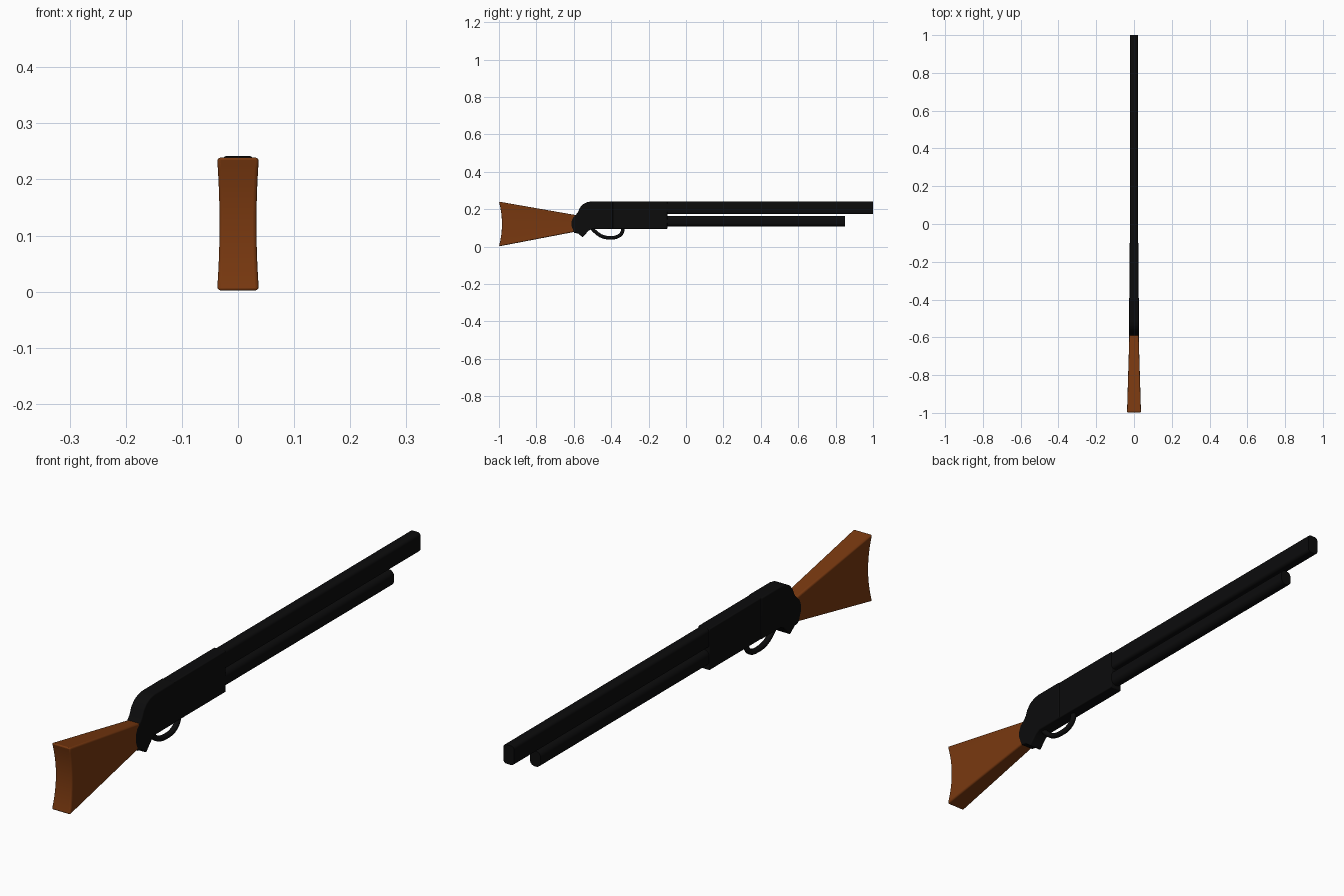
import bpy, bmesh, math

if "Cube" in bpy.data.objects:
    bpy.data.objects.remove(bpy.data.objects["Cube"])


def material(name, rgb):
    m = bpy.data.materials.new(name)
    m.diffuse_color = (*rgb, 1)
    m.use_nodes = True
    m.node_tree.nodes["Principled BSDF"].inputs["Base Color"].default_value = m.diffuse_color
    return m


black = material("black metal", (0.0035, 0.0035, 0.0037))
wood = material("brown wood", (0.19, 0.04, 0.005))


def finish(name, bm, mat, bevel=0, smooth=True):
    bmesh.ops.recalc_face_normals(bm, faces=bm.faces)
    me = bpy.data.meshes.new(name)
    bm.to_mesh(me)
    bm.free()
    me.materials.append(mat)
    ob = bpy.data.objects.new(name, me)
    bpy.context.collection.objects.link(ob)
    if bevel:
        b = ob.modifiers.new("bevel", 'BEVEL')
        b.width, b.segments = bevel, 3
        b.limit_method, b.angle_limit = 'ANGLE', math.radians(60)
    if smooth:
        bpy.ops.object.select_all(action='DESELECT')
        ob.select_set(True)
        bpy.context.view_layer.objects.active = ob
        bpy.ops.object.shade_smooth_by_angle(angle=math.radians(35))
    return ob


def prism(name, profile, half, bevel):
    """Side profile of (y, z) points extruded across x."""
    bm = bmesh.new()
    face = bm.faces.new([bm.verts.new((-half, y, z)) for y, z in profile])
    ext = bmesh.ops.extrude_face_region(bm, geom=[face])
    for v in ext["geom"]:
        if isinstance(v, bmesh.types.BMVert):
            v.co.x = half
    return finish(name, bm, black, bevel)


def rounded_bar(name, half, z0, z1, r, y0, y1):
    """Long bar along y with a rounded rectangular section."""
    bm = bmesh.new()
    pts = []
    corners = [(half - r, z1 - r), (r - half, z1 - r), (r - half, z0 + r), (half - r, z0 + r)]
    for q, (cx, cz) in enumerate(corners):
        for i in range(7):
            a = math.radians(90 * q + 15 * i)
            pts.append((cx + r * math.cos(a), cz + r * math.sin(a)))
    face = bm.faces.new([bm.verts.new((x, y0, z)) for x, z in pts])
    ext = bmesh.ops.extrude_face_region(bm, geom=[face])
    for v in ext["geom"]:
        if isinstance(v, bmesh.types.BMVert):
            v.co.y = y1
    return finish(name, bm, black)


# Barrel and the tube below it
rounded_bar("barrel", 0.021, 0.173, 0.241, 0.011, -0.12, 1.0)
rounded_bar("magazine_tube", 0.021, 0.108, 0.163, 0.018, -0.12, 0.85)

# Receiver: narrower front block and slightly wider curved rear
prism("receiver_front", [(-0.405, 0.094), (-0.10, 0.094), (-0.10, 0.241), (-0.405, 0.241)], 0.023, 0.003)
prism("receiver_rear", [
    (-0.39, 0.094), (-0.39, 0.2415), (-0.505, 0.2415), (-0.53, 0.237), (-0.552, 0.225),
    (-0.568, 0.207), (-0.578, 0.183), (-0.59, 0.168), (-0.606, 0.157), (-0.615, 0.135),
    (-0.615, 0.11), (-0.605, 0.085), (-0.597, 0.073), (-0.578, 0.07), (-0.552, 0.05),
    (-0.538, 0.066), (-0.52, 0.085), (-0.50, 0.094)], 0.0255, 0.004)

# Trigger guard: bent round bar
cu = bpy.data.curves.new("trigger_guard", 'CURVE')
cu.dimensions = '3D'
cu.bevel_depth, cu.bevel_resolution, cu.resolution_u = 0.01, 3, 6
path = [(-0.51, 0.105), (-0.485, 0.079), (-0.45, 0.055), (-0.405, 0.047),
        (-0.362, 0.055), (-0.341, 0.077), (-0.338, 0.105)]
sp = cu.splines.new('BEZIER')
sp.bezier_points.add(len(path) - 1)
for p, (y, z) in zip(sp.bezier_points, path):
    p.co = (0, y, z)
    p.handle_left_type = p.handle_right_type = 'AUTO'
cu.use_fill_caps = True
cu.materials.append(black)
bpy.context.collection.objects.link(bpy.data.objects.new("trigger_guard", cu))

# Stock: tapering, with a hollowed butt and slightly waisted sides
bm = bmesh.new()
N = 12
grid = {}
for i in range(N + 1):
    t = 2 * i / N - 1
    for s in (-1, 1):
        grid[i, s, 0] = bm.verts.new((s * (0.033 + 0.0045 * t * t), -1 + 0.016 * (1 - t * t), 0.1205 + 0.1195 * t))
        grid[i, s, 1] = bm.verts.new((s * 0.0245, -0.58, 0.124 + 0.0425 * t))
for i in range(N):
    for a, b in (((-1, 0), (-1, 1)), ((-1, 1), (1, 1)), ((1, 1), (1, 0)), ((1, 0), (-1, 0))):
        bm.faces.new([grid[(i, *a)], grid[(i, *b)], grid[(i + 1, *b)], grid[(i + 1, *a)]])
for i in (0, N):
    bm.faces.new([grid[i, -1, 0], grid[i, -1, 1], grid[i, 1, 1], grid[i, 1, 0]])
finish("stock", bm, wood, 0.006)
